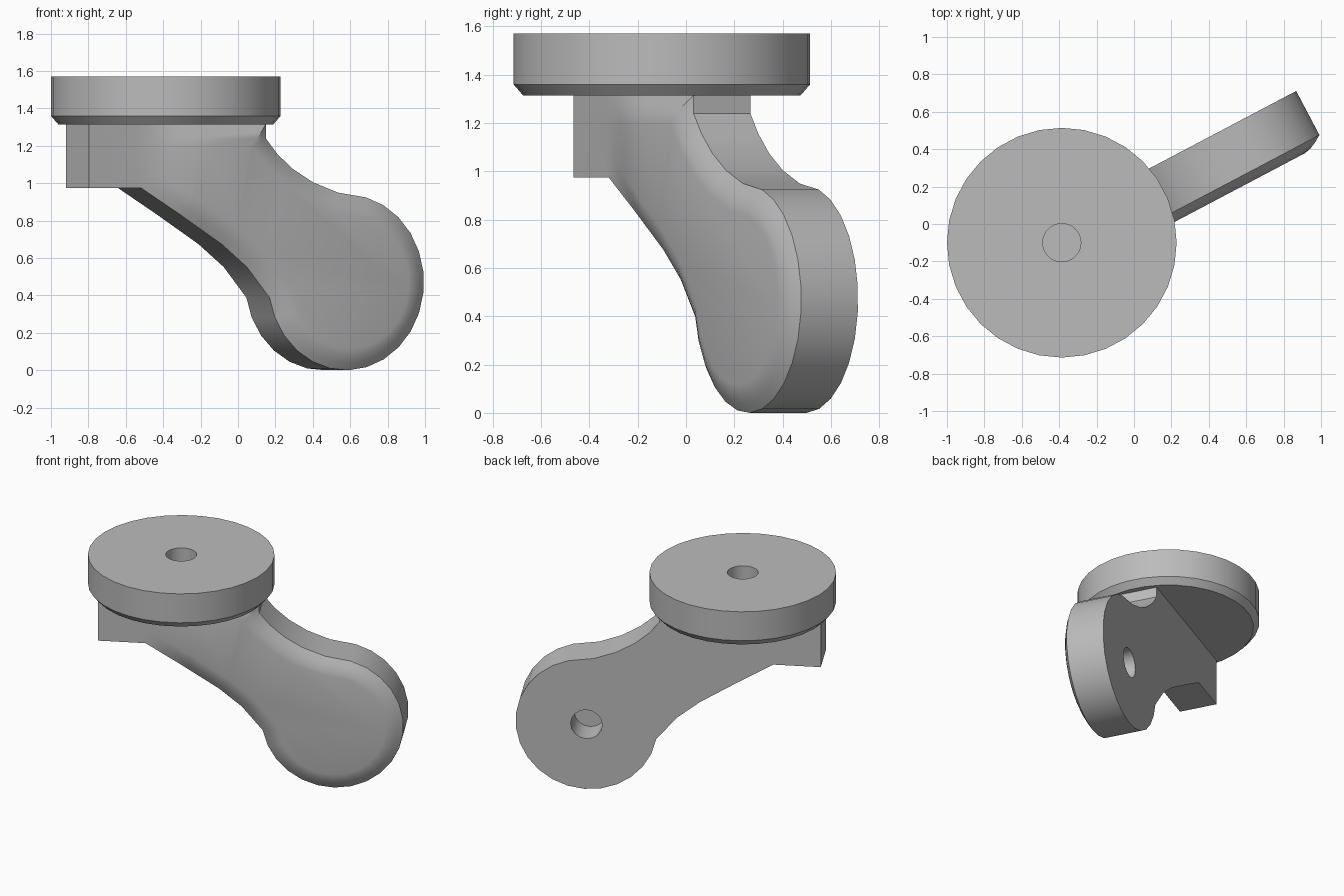
import bpy, bmesh
from math import sin, cos, radians, pi
from mathutils import Matrix, Vector

cube = bpy.data.objects.get("Cube")
if cube:
    bpy.data.objects.remove(cube, do_unlink=True)

AXIS = (-0.386, -0.1, 0)      # swivel axis of the disc
YAW = radians(27.8)           # direction of the arm
HALF = 0.133                  # half the arm thickness
HUB_U, HUB_Z, HUB_R = 1.02, 0.47, 0.47

grey = bpy.data.materials.new("plain_grey")
grey.use_nodes = True
grey.diffuse_color = (0.5, 0.5, 0.5, 1)
grey.node_tree.nodes["Principled BSDF"].inputs["Base Color"].default_value = (0.5, 0.5, 0.5, 1)


def make_object(name, bm, yaw=0.0):
    bmesh.ops.recalc_face_normals(bm, faces=bm.faces)
    mesh = bpy.data.meshes.new(name)
    bm.to_mesh(mesh)
    bm.free()
    mesh.materials.append(grey)
    obj = bpy.data.objects.new(name, mesh)
    obj.location = AXIS
    obj.rotation_euler.z = yaw
    bpy.context.collection.objects.link(obj)
    return obj


def select_only(obj):
    bpy.ops.object.select_all(action='DESELECT')
    obj.select_set(True)
    bpy.context.view_layer.objects.active = obj


def smooth(obj):
    select_only(obj)
    bpy.ops.object.shade_smooth_by_angle(angle=radians(30))


# Mounting disc: lathed profile with a chamfer below and a blind hole on top
bm = bmesh.new()
profile = [(0, 1.315), (0.575, 1.315), (0.614, 1.36), (0.614, 1.57),
           (0.102, 1.57), (0.102, 1.37), (0, 1.37)]
verts = [bm.verts.new((r, 0, z)) for r, z in profile]
edges = [bm.edges.new(pair) for pair in zip(verts, verts[1:])]
bmesh.ops.spin(bm, geom=verts + edges, cent=(0, 0, 0), axis=(0, 0, 1),
               angle=2 * pi, steps=32, use_duplicate=False)
bmesh.ops.remove_doubles(bm, verts=bm.verts, dist=0.0005)
smooth(make_object("mounting_disc", bm))

# Arm: side outline with block, sweeping neck and round hub
outline = [(-0.534, 0.975), (-0.534, 1.315), (0.534, 1.315), (0.534, 1.24),
           (0.605, 1.155), (0.7, 1.075), (0.82, 1.005), (0.97, 0.95)]
for i in range(19):
    a = radians(75 - 245 * i / 18)
    outline.append((HUB_U + HUB_R * cos(a), HUB_Z + HUB_R * sin(a)))
outline += [(0.42, 0.552), (0.268, 0.674), (0.014, 0.834), (-0.22, 0.975)]

bm = bmesh.new()
front = bm.faces.new([bm.verts.new((u, -HALF, z)) for u, z in outline])
back = bmesh.ops.extrude_face_region(bm, geom=[front], use_keep_orig=True)
for v in [g for g in back["geom"] if isinstance(g, bmesh.types.BMVert)]:
    v.co.y = HALF
bmesh.ops.recalc_face_normals(bm, faces=bm.faces)
front = next(f for f in bm.faces if f.normal.y < -0.9)

# Pillowed front of the arm
for height in (0.024, 0.042, 0.05):
    bmesh.ops.inset_region(bm, faces=[front], thickness=0.038, depth=0,
                           use_boundary=True, use_even_offset=True)
    for v in front.verts:
        v.co.y = -HALF - height

# Fade the pillow away towards the flat block
START, END = -0.25, 0.15
for i in range(6):
    bmesh.ops.bisect_plane(bm, geom=bm.verts[:] + bm.edges[:] + bm.faces[:], dist=0.0001,
                           plane_co=(START + (END - START) * i / 5, 0, 0), plane_no=(1, 0, 0))
for v in bm.verts:
    if v.co.y < -HALF:
        t = min(1, max(0, (v.co.x - START) / (END - START)))
        v.co.y = -HALF + (v.co.y + HALF) * t * t * (3 - 2 * t)
arm = make_object("arm", bm, YAW)

# Blind axle hole in the back of the hub
bm = bmesh.new()
hole_spot = Matrix.Translation(Vector((HUB_U, HALF, HUB_Z))) @ Matrix.Rotation(pi / 2, 4, 'X')
bmesh.ops.create_cone(bm, cap_ends=True, segments=16, radius1=0.105, radius2=0.105,
                      depth=0.38, matrix=hole_spot)
cutter = make_object("axle_hole_cutter", bm, YAW)
cutter.hide_render = True
cut = arm.modifiers.new("axle_hole", 'BOOLEAN')
cut.operation = 'DIFFERENCE'
cut.solver = 'EXACT'
cut.object = cutter
select_only(arm)
bpy.ops.object.modifier_apply(modifier=cut.name)
bpy.data.objects.remove(cutter, do_unlink=True)
smooth(arm)
